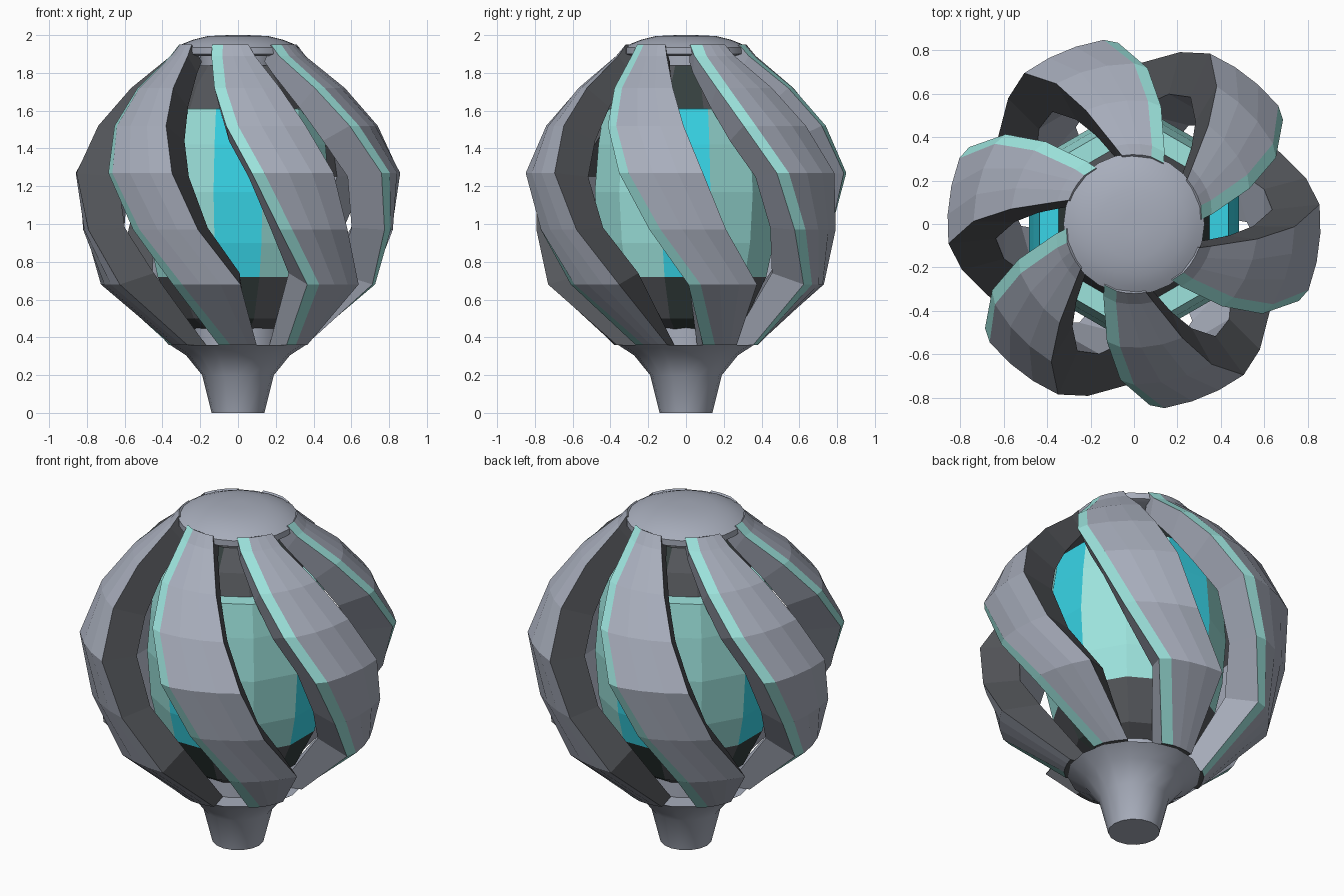
import bpy, bmesh, math

old = bpy.data.objects.get("Cube")
if old:
    bpy.data.objects.remove(old, do_unlink=True)


def material(name, colour):
    mat = bpy.data.materials.new(name)
    mat.use_nodes = True
    mat.diffuse_color = (*colour, 1)
    mat.node_tree.nodes["Principled BSDF"].inputs["Base Color"].default_value = (*colour, 1)
    return mat


GREY = material("light_grey", (0.39, 0.42, 0.50))
DARK = material("dark_grey", (0.09, 0.095, 0.105))
BLACK = material("green_black", (0.035, 0.05, 0.048))
MINT = material("mint", (0.34, 0.78, 0.73))
CYAN = material("bright_cyan", (0.04, 0.68, 0.82))


def polar(r, angle, z):
    """Point at an angle counted from the front towards +x."""
    return (r * math.sin(angle), -r * math.cos(angle), z)


def finish(bm, name, mats, smooth=False):
    bmesh.ops.recalc_face_normals(bm, faces=bm.faces)
    mesh = bpy.data.meshes.new(name)
    bm.to_mesh(mesh)
    bm.free()
    for mat in mats:
        mesh.materials.append(mat)
    obj = bpy.data.objects.new(name, mesh)
    bpy.context.collection.objects.link(obj)
    if smooth:
        bpy.ops.object.select_all(action="DESELECT")
        obj.select_set(True)
        bpy.context.view_layer.objects.active = obj
        bpy.ops.object.shade_smooth_by_angle(angle=math.radians(30))
    return obj


def loft(rings, name, mats, rule=lambda column, row: 0, last_cap=0, smooth=False):
    """Join closed rings of points into a capped solid."""
    bm = bmesh.new()
    rows = [[bm.verts.new(p) for p in ring] for ring in rings]
    n = len(rows[0])
    for row, (low, high) in enumerate(zip(rows, rows[1:])):
        for i in range(n):
            j = (i + 1) % n
            face = bm.faces.new((low[i], low[j], high[j], high[i]))
            face.material_index = rule(i, row)
    bm.faces.new(rows[0])
    bm.faces.new(rows[-1]).material_index = last_cap
    return finish(bm, name, mats, smooth)


def lathe(profile, sides, name, mats, offset=0.0, **options):
    step = math.tau / sides
    rings = [[polar(r, (i + offset) * step, z) for i in range(sides)] for r, z in profile]
    return loft(rings, name, mats, **options)


# Twisted ribs: outer radius and height, inner radius and height, twist and width in degrees
RIB = [
    (0.32, 1.95, 0.25, 1.86, -50, 36),
    (0.37, 1.89, 0.30, 1.80, -46, 37),
    (0.57, 1.72, 0.44, 1.62, -37, 36),
    (0.74, 1.52, 0.55, 1.44, -31, 34),
    (0.86, 1.27, 0.64, 1.25, -24, 31),
    (0.82, 0.97, 0.62, 0.98, -15, 29),
    (0.73, 0.68, 0.52, 0.74, 1, 30),
    (0.38, 0.36, 0.24, 0.36, 15, 31),
]


def rib_section(r, z, ri, zi, twist, width, turn):
    right = math.radians(twist) + turn
    left = right - math.radians(width)
    seam = left + 0.065 / r
    span = right - seam
    section = [polar(r * 0.975, left, z)]
    section += [polar(r, seam + span * t / 3, z) for t in range(4)]
    section += [polar(ri, right, zi), polar(ri, left, zi)]
    return section


# Columns run: mint edge, three outer strips, dark flank, inner face, grey flank
RIB_SLOTS = (1, 0, 0, 0, 2, 2, 0)


def rib_slot(column, row):
    lower_inside = column == 5 and row > 3
    return 0 if lower_inside else RIB_SLOTS[column]


for k in range(6):
    turn = k * math.tau / 6
    loft([rib_section(*row, turn) for row in RIB], f"rib_{k + 1}",
         [GREY, MINT, DARK], rule=rib_slot, last_cap=2)


def side_panel(column, row):
    """Second colour on one column in three: front, back, left and right."""
    return int(column % 3 == 0)


# Glowing core with a cyan panel on each of the four sides and a flat shoulder
lathe([(0.44, 0.72), (0.48, 0.9), (0.5, 1.17), (0.48, 1.42), (0.45, 1.61), (0.36, 1.612)],
      12, "core", [MINT, CYAN], offset=-0.5, rule=side_panel)

# Dark holders above and below the core
lathe([(0.23, 0.44), (0.33, 0.5), (0.44, 0.72)], 12, "lower_holder",
      [DARK, BLACK], offset=-0.5, rule=side_panel)
lathe([(0.36, 1.61), (0.31, 1.73), (0.22, 1.84)], 12, "upper_holder",
      [DARK, BLACK], offset=-0.5, rule=side_panel)

# Necks joining the holders to the stem and the cap
lathe([(0.24, 0.35), (0.24, 0.46)], 16, "lower_neck", [GREY], smooth=True)
lathe([(0.2, 1.82), (0.2, 1.92)], 16, "upper_neck", [GREY], smooth=True)

# Flared stem
lathe([(0.14, 0), (0.19, 0.2), (0.275, 0.305), (0.36, 0.36)], 16, "stem", [GREY], smooth=True)

# Shallow domed cap, its rim showing between the ribs
lathe([(0.29, 1.89), (0.325, 1.9), (0.325, 1.935), (0.29, 1.955), (0.24, 1.975),
       (0.16, 1.995), (0.05, 2.0)],
      24, "cap", [GREY], smooth=True)
